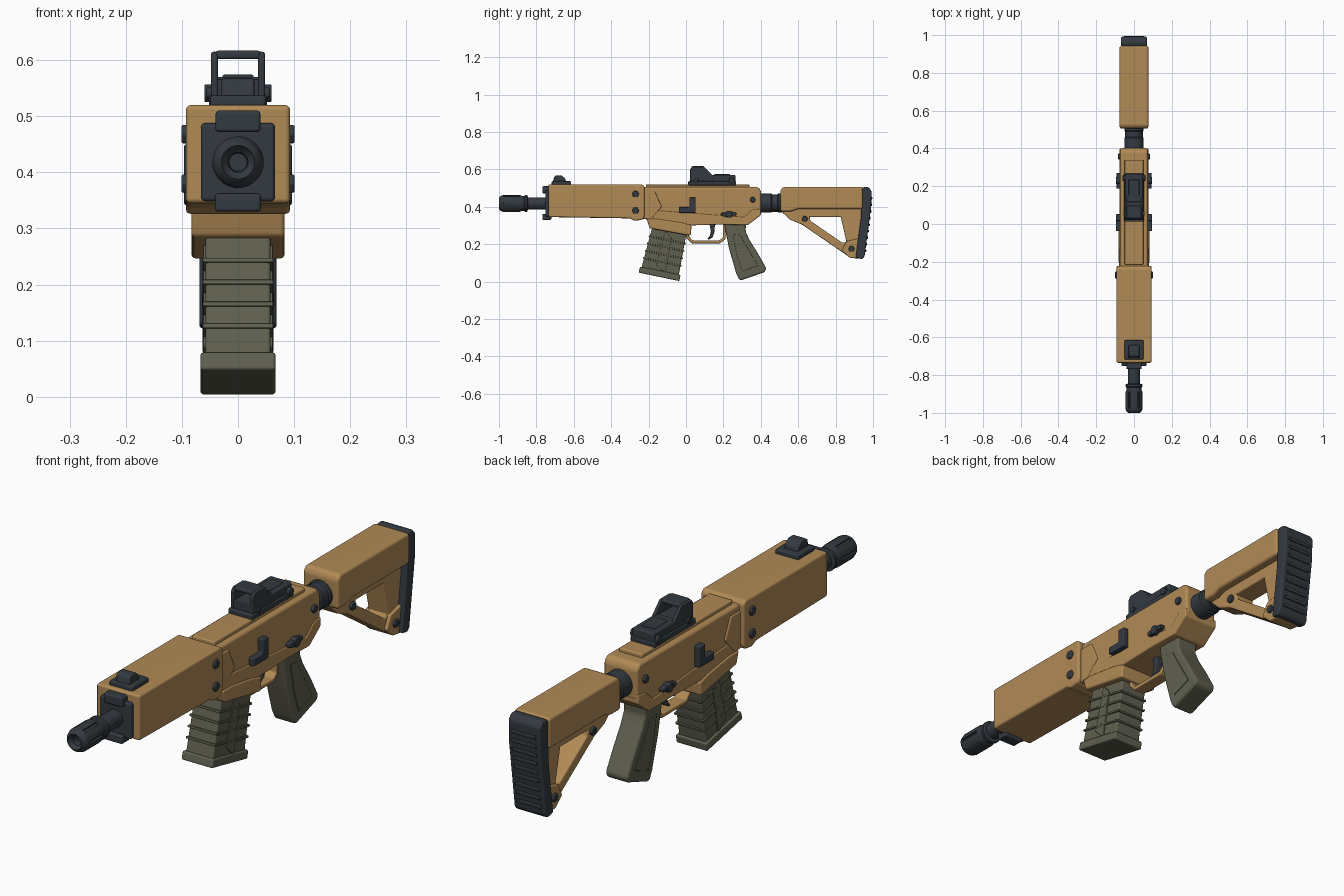
import bpy, bmesh, math
from mathutils import Matrix, Vector


def material(name, rgb):
    m = bpy.data.materials.new(name)
    m.diffuse_color = (*rgb, 1)
    return m


TAN = material("desert tan", (0.44, 0.255, 0.092))
DARK = material("gunmetal", (0.033, 0.042, 0.052))
OLIVE = material("olive grey", (0.115, 0.115, 0.08))


def finish(name, bm, mat, bevel=0.0):
    bmesh.ops.recalc_face_normals(bm, faces=bm.faces)
    me = bpy.data.meshes.new(name)
    bm.to_mesh(me)
    bm.free()
    me.materials.append(mat)
    ob = bpy.data.objects.new(name, me)
    bpy.context.collection.objects.link(ob)
    if bevel:
        b = ob.modifiers.new("bevel", 'BEVEL')
        b.width, b.segments, b.angle_limit = bevel, 3, math.radians(25)
    return ob


def slab(name, pts, x0, x1, mat, bevel=0.006):
    """Side outline (y, z) extruded from x0 to x1."""
    bm = bmesh.new()
    f = bm.faces.new([bm.verts.new((x0, y, z)) for y, z in pts])
    ext = bmesh.ops.extrude_face_region(bm, geom=[f])["geom"]
    vs = [v for v in ext if isinstance(v, bmesh.types.BMVert)]
    bmesh.ops.translate(bm, verts=vs, vec=(x1 - x0, 0, 0))
    return finish(name, bm, mat, bevel)


def wide(name, pts, half, mat, bevel=0.006):
    return slab(name, pts, -half, half, mat, bevel)


def box(name, half, y0, y1, z0, z1, mat, bevel=0.006):
    return wide(name, [(y0, z0), (y1, z0), (y1, z1), (y0, z1)], half, mat, bevel)


def sided(name, pts, x0, x1, mat, bevel=0.004):
    """The same outline on both flanks."""
    slab(name + "_right", pts, x0, x1, mat, bevel)
    slab(name + "_left", pts, -x1, -x0, mat, bevel)


def ngon(y, z, r, n=6):
    return [(y + r * math.cos(2 * math.pi * i / n), z + r * math.sin(2 * math.pi * i / n))
            for i in range(n)]


def lathe(name, prof, z, mat, n=24, slots=None):
    """Profile (y, radius) spun around the bore axis; slots = profile segment to recess."""
    bm = bmesh.new()
    rings = [[bm.verts.new((r * math.cos(2 * math.pi * (i + .5) / n), y,
                            z + r * math.sin(2 * math.pi * (i + .5) / n))) for i in range(n)]
             for y, r in prof]
    cut = []
    for k in range(len(rings) - 1):
        for i in range(n):
            j = (i + 1) % n
            f = bm.faces.new((rings[k][i], rings[k][j], rings[k + 1][j], rings[k + 1][i]))
            if k == slots and i % 4 == 3:
                cut.append(f)
    bm.faces.new(rings[0])
    bm.faces.new(rings[-1])
    bmesh.ops.recalc_face_normals(bm, faces=bm.faces)
    if cut:
        bmesh.ops.inset_individual(bm, faces=cut, thickness=0.001, depth=-0.008)
    return finish(name, bm, mat)


# Muzzle device, barrel and rear tube
BORE = 0.418
lathe("muzzle_device", [(-0.96, 0.016), (-0.985, 0.018), (-0.992, 0.026), (-1.0, 0.030),
                        (-0.99, 0.041), (-0.975, 0.046), (-0.89, 0.046), (-0.88, 0.041),
                        (-0.865, 0.041), (-0.86, 0.045), (-0.85, 0.045), (-0.845, 0.034)],
      BORE, DARK, slots=5)
lathe("barrel", [(-0.86, 0.033), (-0.72, 0.033)], BORE, DARK)
lathe("stock_tube", [(0.38, 0.052), (0.455, 0.052), (0.46, 0.047), (0.49, 0.047),
                     (0.495, 0.052), (0.53, 0.052)], 0.42, DARK)

# Front cap
box("front_plate", 0.066, -0.752, -0.72, 0.348, 0.488, DARK, 0.008)
box("front_cap_top", 0.040, -0.768, -0.72, 0.472, 0.510, DARK)
box("front_cap_bottom", 0.041, -0.768, -0.72, 0.330, 0.362, DARK)

# Handguard with side strips and bolts
wide("handguard", [(-0.735, 0.345), (-0.30, 0.338), (-0.275, 0.325), (-0.235, 0.330),
                   (-0.222, 0.345), (-0.222, 0.508), (-0.235, 0.52), (-0.735, 0.52)],
     0.093, TAN, 0.014)
for z in (0.468, 0.380):
    sided("handguard_bolt", ngon(-0.27, z, 0.019), 0.085, 0.101, DARK)

# Front sight
box("front_sight_base", 0.050, -0.718, -0.615, 0.512, 0.537, DARK)
wide("front_sight_block", [(-0.712, 0.53), (-0.705, 0.56), (-0.695, 0.568), (-0.665, 0.568),
                           (-0.645, 0.55), (-0.64, 0.53)], 0.029, DARK, 0.005)

# Receiver: narrower upper, wider lower, magazine well and top rail
wide("upper_receiver", [(-0.24, 0.34), (0.36, 0.33), (0.402, 0.37), (0.402, 0.485),
                        (0.385, 0.505), (-0.24, 0.505)], 0.073, TAN, 0.012)
wide("lower_receiver", [(-0.215, 0.33), (0.0, 0.30), (0.20, 0.305), (0.33, 0.302),
                        (0.40, 0.355), (0.40, 0.39), (0.355, 0.385), (0.31, 0.345),
                        (-0.05, 0.372), (-0.215, 0.385)], 0.077, TAN, 0.006)
wide("magazine_well", [(-0.195, 0.285), (0.025, 0.245), (0.03, 0.30), (-0.02, 0.315),
                       (-0.15, 0.335), (-0.21, 0.335)], 0.083, TAN, 0.008)
wide("front_bracket", [(-0.235, 0.335), (-0.185, 0.335), (-0.13, 0.40), (-0.165, 0.48),
                       (-0.235, 0.48)], 0.079, TAN, 0.005)
box("top_rail", 0.050, -0.215, 0.34, 0.495, 0.519, TAN, 0.005)

# Receiver controls
sided("charging_handle", [(-0.038, 0.368), (0.052, 0.368), (0.052, 0.45), (0.018, 0.45),
                          (0.018, 0.398), (-0.038, 0.398)], 0.068, 0.096, DARK)
sided("selector_lever", [(0.188, 0.352), (0.215, 0.346), (0.27, 0.355), (0.27, 0.368),
                         (0.235, 0.374), (0.188, 0.367)], 0.07, 0.092, DARK, 0.003)
sided("selector_hub", ngon(0.23, 0.36, 0.019, 10), 0.07, 0.096, DARK, 0.003)
sided("receiver_bolt", ngon(0.357, 0.438, 0.016), 0.068, 0.084, DARK, 0.003)

# Trigger and guard
wide("trigger_guard", [(0.0, 0.31), (0.0, 0.235), (0.03, 0.205), (0.185, 0.205), (0.212, 0.23),
                       (0.212, 0.31), (0.197, 0.31), (0.197, 0.237), (0.18, 0.221),
                       (0.035, 0.221), (0.016, 0.242), (0.016, 0.31)], 0.026, TAN, 0.004)
wide("trigger", [(0.125, 0.31), (0.133, 0.27), (0.128, 0.245), (0.113, 0.228), (0.122, 0.224),
                 (0.143, 0.238), (0.152, 0.265), (0.155, 0.31)], 0.014, DARK, 0.004)

# Pistol grip
wide("grip", [(0.205, 0.315), (0.212, 0.265), (0.232, 0.17), (0.268, 0.045), (0.288, 0.005),
              (0.42, 0.05), (0.43, 0.07), (0.385, 0.15), (0.338, 0.225), (0.318, 0.27),
              (0.322, 0.315)], 0.048, OLIVE, 0.012)
sided("grip_panel", [(0.25, 0.255), (0.29, 0.25), (0.318, 0.20), (0.385, 0.085), (0.30, 0.055),
                     (0.272, 0.14)], 0.045, 0.051, OLIVE, 0.002)

# Magazine: leaning body, bands and floor plate
TOP, BOT = (Vector((-0.182, 0.285)), Vector((0.0, 0.245))), (Vector((-0.243, 0.055)), Vector((-0.043, 0.01)))


def mag_slice(t0, t1, grow):
    a, b = (p.lerp(q, t0) for p, q in zip(TOP, BOT))
    c, d = (p.lerp(q, t1) for p, q in zip(TOP, BOT))
    g = Vector((grow, 0))
    return [tuple(v) for v in (a - g, b + g, d + g, c - g)]


wide("magazine", mag_slice(-0.1, 0.97, 0), 0.058, OLIVE, 0.006)
for t in (0.16, 0.33, 0.50, 0.67):
    wide("magazine_band", mag_slice(t, t + 0.035, 0.006), 0.063, OLIVE, 0.002)
sided("magazine_rib", mag_slice(0.05, 0.85, -0.075), 0.055, 0.062, OLIVE, 0.002)
wide("magazine_floor", mag_slice(0.89, 1.03, 0.009), 0.067, OLIVE, 0.006)

# Reflex sight: body, arched hood, lens housing and knobs
box("sight_base", 0.052, 0.012, 0.268, 0.514, 0.537, DARK, 0.005)
box("sight_body", 0.047, 0.115, 0.265, 0.53, 0.570, DARK, 0.008)
box("sight_emitter", 0.028, 0.15, 0.235, 0.56, 0.574, DARK, 0.003)
sided("sight_hood_side", [(0.022, 0.53), (0.022, 0.60), (0.035, 0.615), (0.095, 0.615),
                          (0.145, 0.565), (0.145, 0.53)], 0.036, 0.048, DARK, 0.004)
box("sight_hood_top", 0.040, 0.030, 0.098, 0.602, 0.617, DARK, 0.005)
box("sight_lens_frame", 0.040, 0.025, 0.13, 0.53, 0.566, DARK, 0.003)
sided("sight_knob", ngon(0.243, 0.541, 0.016, 12), 0.045, 0.060, DARK, 0.003)
sided("sight_screw", ngon(0.055, 0.541, 0.011, 12), 0.045, 0.056, DARK, 0.002)

# Stock: cheek block, open triangular frame and bolts
wide("stock_block", [(0.505, 0.375), (0.56, 0.375), (0.60, 0.388), (0.945, 0.388), (0.945, 0.507),
                     (0.52, 0.507), (0.505, 0.49)], 0.076, TAN, 0.014)
wide("stock_frame", [(0.515, 0.40), (0.515, 0.37), (0.555, 0.332), (0.62, 0.305), (0.875, 0.130),
                     (0.925, 0.122), (0.95, 0.40), (0.815, 0.40), (0.858, 0.212),
                     (0.835, 0.208), (0.665, 0.325), (0.655, 0.40)], 0.043, TAN, 0.006)
box("stock_rail", 0.043, 0.60, 0.90, 0.345, 0.40, TAN, 0.006)
wide("stock_heel", [(0.858, 0.215), (0.832, 0.165), (0.875, 0.128), (0.925, 0.122), (0.937, 0.235)],
     0.055, TAN, 0.006)
sided("stock_bolt", ngon(0.635, 0.335, 0.017), 0.038, 0.054, DARK, 0.003)
sided("stock_heel_bolt", ngon(0.885, 0.175, 0.017), 0.050, 0.064, DARK, 0.003)

# Butt pad with horizontal ridges
wide("butt_pad", [(0.938, 0.497), (0.950, 0.506), (0.975, 0.506), (0.992, 0.485), (0.990, 0.40),
                  (0.955, 0.135), (0.943, 0.120), (0.907, 0.128), (0.935, 0.34)], 0.069, DARK, 0.008)
for i in range(9):
    z = 0.165 + i * 0.035
    y = 0.955 + (z - 0.135) * 0.132 if z < 0.40 else 0.990 + (z - 0.40) * 0.02
    box("butt_ridge", 0.052, y - 0.012, y + 0.005, z - 0.007, z + 0.007, DARK, 0.003)

# Apply bevels and shade
bpy.ops.object.select_all(action='SELECT')
bpy.context.view_layer.objects.active = bpy.context.selected_objects[0]
bpy.ops.object.convert(target='MESH')
bpy.ops.object.shade_smooth_by_angle(angle=math.radians(35))
for ob in bpy.context.selected_objects:
    ob.modifiers.new("weighted", 'WEIGHTED_NORMAL').keep_sharp = True
